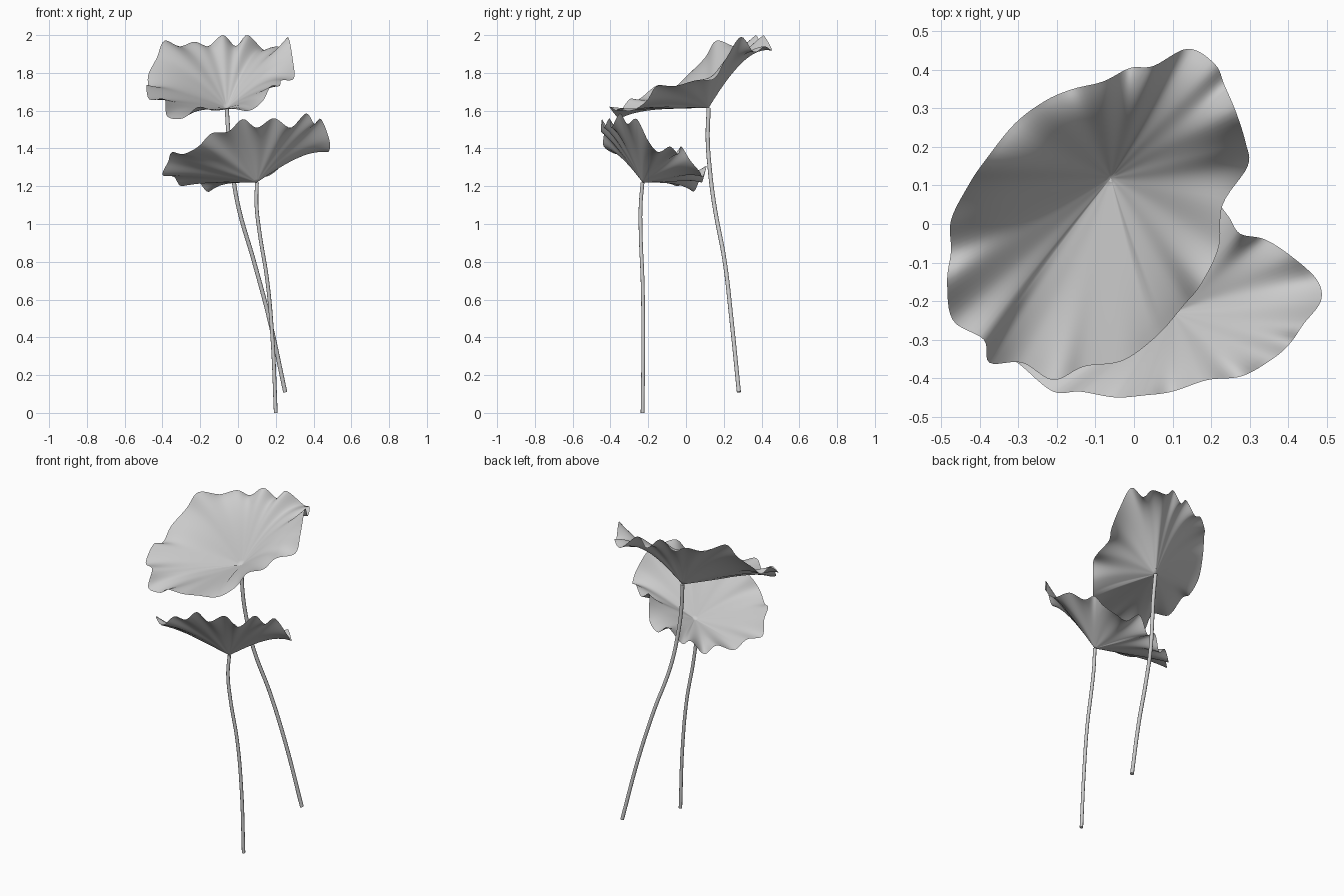
import bpy
from mathutils import Vector


def closed_spline(pts, steps):
    """Closed Catmull-Rom curve through the points."""
    out, n = [], len(pts)
    for i in range(n):
        a, b, c, d = (pts[(i + k) % n] for k in (-1, 0, 1, 2))
        for s in range(steps):
            t = s / steps
            out.append(0.5 * (2 * b + (c - a) * t + (2 * a - 5 * b + 4 * c - d) * t * t
                              + (3 * b - a - 3 * c + d) * t ** 3))
    return out


def leaf(name, centre, rim, bow, steps=6, rings=20):
    """Ruffled cupped sheet: smooth cone near the stem, full ruffle at the rim."""
    c = Vector(centre)
    edge = [p - c for p in closed_spline([Vector(p) for p in rim], steps)]
    n, w = len(edge), int(steps * 2.2)
    calm = [sum((edge[(i + k) % n] for k in range(-w, w + 1)), Vector()) / (2 * w + 1)
            for i in range(n)]
    verts, faces = [c], []
    for r in range(1, rings + 1):
        f = r / rings
        for e, s in zip(edge, calm):
            # rising sides flatten outward, low sides stay flat and droop late
            k = bow if s.z > 0.02 else -0.5
            g = (1 + k) * f - k * f ** 3
            side = (e - s) * f ** 2
            v = Vector((s.x * f + side.x, s.y * f + side.y,
                        s.z * g + (e.z - s.z) * f ** 4.5))
            verts.append(c + v)
    for i in range(n):
        j = (i + 1) % n
        faces.append((0, 1 + i, 1 + j))
        for r in range(rings - 1):
            a, b = 1 + r * n, 1 + (r + 1) * n
            faces.append((a + i, b + i, b + j, a + j))
    me = bpy.data.meshes.new(name)
    me.from_pydata(verts, [], faces)
    me.polygons.foreach_set("use_smooth", [True] * len(me.polygons))
    ob = bpy.data.objects.new(name, me)
    bpy.context.collection.objects.link(ob)
    return ob


def stem(name, path, radius):
    """Round stalk along a smooth path."""
    cu = bpy.data.curves.new(name, 'CURVE')
    cu.dimensions = '3D'
    cu.bevel_depth = radius
    cu.bevel_resolution = 3
    cu.use_fill_caps = True
    sp = cu.splines.new('BEZIER')
    sp.bezier_points.add(len(path) - 1)
    for bp, p in zip(sp.bezier_points, path):
        bp.co = p
        bp.handle_left_type = bp.handle_right_type = 'AUTO'
    ob = bpy.data.objects.new(name, cu)
    bpy.context.collection.objects.link(ob)
    return ob


# upper leaf, tilted forward with a high back
leaf("upper_leaf", (-0.06, 0.12, 1.615), [
    (0.295, 0.15, 1.77), (0.29, 0.21, 1.87), (0.265, 0.29, 1.99), (0.235, 0.36, 1.91),
    (0.21, 0.415, 1.94), (0.14, 0.455, 1.92), (0.05, 0.41, 2.0), (-0.01, 0.405, 1.94),
    (-0.08, 0.37, 2.0), (-0.16, 0.35, 1.94), (-0.23, 0.32, 1.965), (-0.31, 0.26, 1.94),
    (-0.39, 0.16, 1.97), (-0.43, 0.10, 1.88), (-0.475, 0.01, 1.79), (-0.475, -0.07, 1.72),
    (-0.485, -0.15, 1.735), (-0.47, -0.25, 1.66), (-0.39, -0.30, 1.66), (-0.375, -0.36, 1.57),
    (-0.29, -0.36, 1.56), (-0.21, -0.405, 1.62), (-0.13, -0.37, 1.60), (-0.03, -0.355, 1.61),
    (0.06, -0.29, 1.60), (0.13, -0.21, 1.65), (0.175, -0.155, 1.73), (0.22, -0.06, 1.73),
    (0.23, 0.05, 1.76)], 0.45)

# lower leaf, high at the front and right, drooping at the back left
leaf("lower_leaf", (0.10, -0.23, 1.22), [
    (0.485, -0.20, 1.44), (0.475, -0.145, 1.38), (0.41, -0.085, 1.41), (0.34, -0.04, 1.37),
    (0.275, -0.025, 1.41), (0.245, 0.02, 1.34), (0.20, 0.07, 1.28), (0.13, 0.09, 1.25),
    (0.05, 0.11, 1.31), (-0.03, 0.085, 1.22), (-0.09, 0.08, 1.25), (-0.155, 0.04, 1.17),
    (-0.22, 0.01, 1.23), (-0.30, -0.05, 1.20), (-0.34, -0.12, 1.25), (-0.40, -0.19, 1.26),
    (-0.37, -0.25, 1.33), (-0.35, -0.32, 1.38), (-0.29, -0.37, 1.37), (-0.21, -0.435, 1.41),
    (-0.14, -0.435, 1.48), (-0.05, -0.45, 1.49), (0.025, -0.445, 1.555), (0.10, -0.435, 1.51),
    (0.19, -0.405, 1.56), (0.28, -0.395, 1.51), (0.36, -0.35, 1.585), (0.405, -0.31, 1.53),
    (0.44, -0.26, 1.555)], 0.15)

# stalks
stem("upper_stem", [(0.25, 0.28, 0.11), (0.165, 0.24, 0.5), (0.085, 0.205, 0.8),
                    (0.0, 0.15, 1.1), (-0.032, 0.125, 1.3), (-0.048, 0.115, 1.45),
                    (-0.06, 0.12, 1.615)], 0.011)
stem("lower_stem", [(0.2, -0.23, 0.0), (0.182, -0.226, 0.4), (0.155, -0.23, 0.7),
                    (0.115, -0.24, 0.95), (0.098, -0.24, 1.1), (0.10, -0.23, 1.22)], 0.010)
